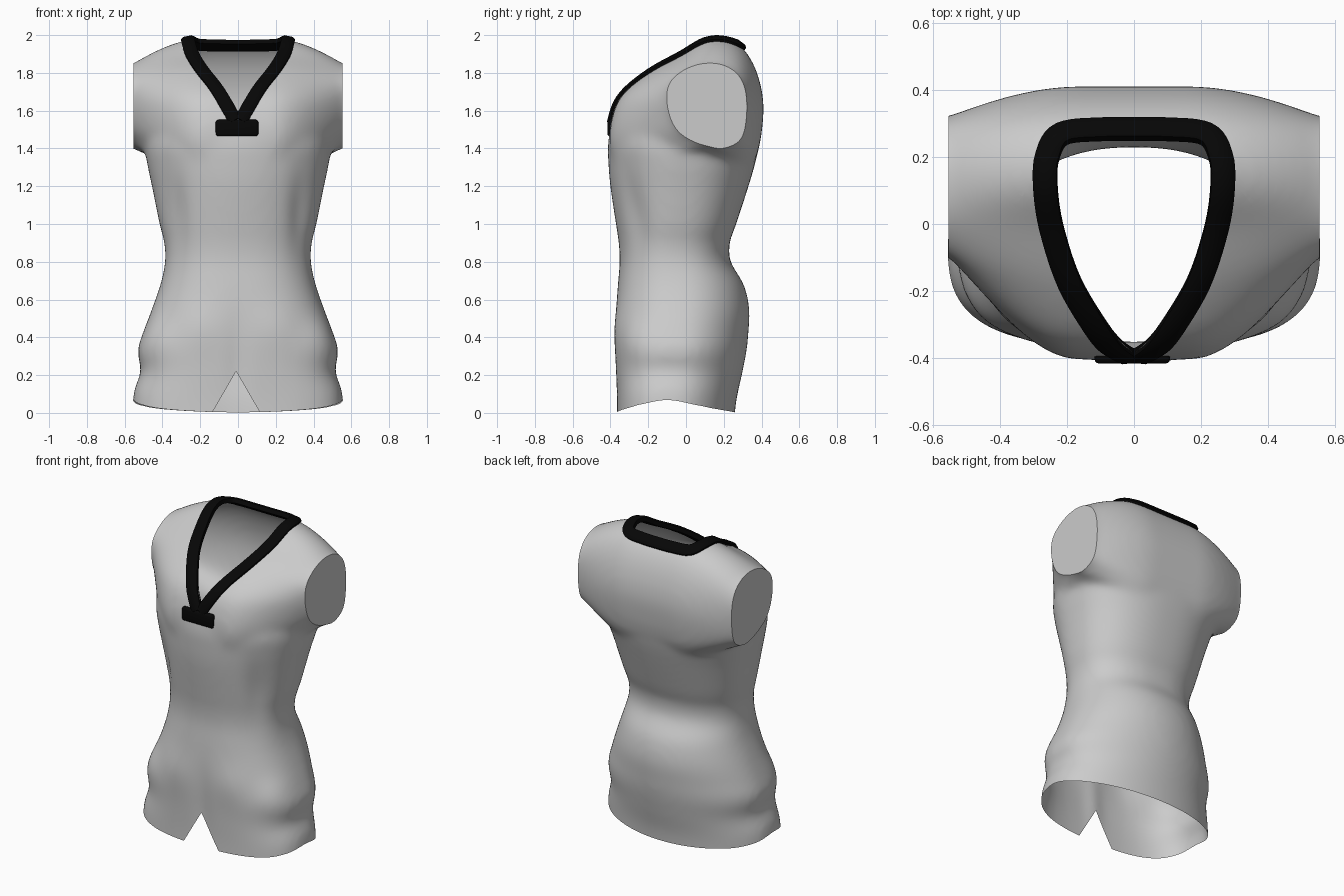
import bpy, bmesh, math
from mathutils import Vector
from mathutils.bvhtree import BVHTree

if "Cube" in bpy.data.objects:
    bpy.data.objects.remove(bpy.data.objects["Cube"])

black = bpy.data.materials.new("black_trim")
black.diffuse_color = (0.002, 0.002, 0.002, 1)
black.use_nodes = True
black.node_tree.nodes["Principled BSDF"].inputs["Base Color"].default_value = black.diffuse_color


def spline(pts, n):
    """Smooth curve through points of any dimension."""
    pts = [Vector(p) for p in pts]
    out = []
    for i in range(len(pts) - 1):
        p0, p1, p2, p3 = pts[max(i - 1, 0)], pts[i], pts[i + 1], pts[min(i + 2, len(pts) - 1)]
        for k in range(n):
            t = k / n
            out.append(0.5 * (2 * p1 + (p2 - p0) * t + (2 * p0 - 5 * p1 + 4 * p2 - p3) * t * t
                              + (3 * p1 - p0 - 3 * p2 + p3) * t ** 3))
    return out + [pts[-1]]


def loft(bm, rings):
    """Closed tube through equal-length rings, capped at both ends."""
    vs = [[bm.verts.new(p) for p in r] for r in rings]
    n = len(vs[0])
    for a, b in zip(vs, vs[1:]):
        for i in range(n):
            j = (i + 1) % n
            bm.faces.new((a[i], a[j], b[j], b[i]))
    bm.faces.new(vs[0])
    bm.faces.new(vs[-1])


def make_object(name, bm, angle=35):
    me = bpy.data.meshes.new(name)
    bm.to_mesh(me)
    bm.free()
    ob = bpy.data.objects.new(name, me)
    bpy.context.collection.objects.link(ob)
    bpy.ops.object.select_all(action='DESELECT')
    ob.select_set(True)
    bpy.context.view_layer.objects.active = ob
    bpy.ops.object.shade_smooth_by_angle(angle=math.radians(angle))
    return ob


def cut(bm, co, no, keep, **kw):
    """Slice the faces accepted by keep()."""
    fs = [f for f in bm.faces if keep(f.calc_center_median())]
    geom = list({v for f in fs for v in f.verts}) + list({e for f in fs for e in f.edges}) + fs
    return bmesh.ops.bisect_plane(bm, geom=geom, dist=1e-5, plane_co=co, plane_no=no, **kw)


# Torso volume: height, half width, front y, back y, front and back roundness
levels = [(-0.1, 0.56, -0.365, 0.25, 0.66, 1.0), (0.06, 0.55, -0.365, 0.265, 0.66, 1.0),
          (0.2, 0.515, -0.37, 0.295, 0.67, 1.0), (0.33, 0.53, -0.375, 0.32, 0.7, 1.03),
          (0.43, 0.50, -0.375, 0.33, 0.74, 1.03), (0.55, 0.455, -0.37, 0.335, 0.78, 1.0),
          (0.68, 0.41, -0.36, 0.305, 0.81, 0.95), (0.8, 0.385, -0.35, 0.235, 0.85, 0.88),
          (0.9, 0.39, -0.355, 0.23, 0.88, 0.86), (1.0, 0.415, -0.37, 0.265, 0.91, 0.85),
          (1.2, 0.455, -0.40, 0.33, 0.94, 0.84), (1.32, 0.48, -0.41, 0.365, 0.93, 0.8),
          (1.43, 0.49, -0.412, 0.388, 0.9, 0.76), (1.58, 0.45, -0.385, 0.40, 0.88, 0.74)]
rings = []
for z, w, f, b, ef, eb in spline(levels, 4):
    ring = []
    for i in range(64):
        a = math.tau * i / 64
        c, s = math.cos(a), math.sin(a)
        e = eb if s > 0 else ef
        ring.append((w * math.copysign(abs(c) ** e, c),
                     (f + b) / 2 + (b - f) / 2 * math.copysign(abs(s) ** e, s), z))
    rings.append(ring)
bm = bmesh.new()
loft(bm, rings)

# Shoulder volume: side profile of the chest blending to the sleeve opening
chest = [(-0.38, 1.3), (-0.405, 1.45), (-0.38, 1.6), (-0.32, 1.7), (-0.18, 1.81), (-0.02, 1.90),
         (0.1, 1.975), (0.2, 1.983), (0.3, 1.93), (0.375, 1.8), (0.41, 1.62), (0.385, 1.4), (0.34, 1.3)]
sleeve = [(0.08, 1.42), (-0.03, 1.48), (-0.08, 1.56), (-0.1, 1.66), (-0.085, 1.75), (0.0, 1.82),
          (0.1, 1.85), (0.2, 1.84), (0.28, 1.785), (0.317, 1.69), (0.317, 1.55), (0.285, 1.44), (0.18, 1.395)]
chest, sleeve = spline(chest, 4), spline(sleeve, 4)
half = [0.0, 0.1] + [0.16 + 0.03 * i for i in range(17)]
rings = []
for x in [-h for h in half[:0:-1]] + half:
    u = max(0, (abs(x) - 0.17) / 0.38)
    t = u ** 1.8 if u < 1 else u
    rings.append([(x, *p.lerp(q, t)) for p, q in zip(chest, sleeve)])
loft(bm, rings)
bmesh.ops.recalc_face_normals(bm, faces=bm.faces)

# Fuse both volumes into one smooth skin
blank = make_object("shirt_blank", bm)
m = blank.modifiers.new("fuse", 'REMESH')
m.mode = 'VOXEL'
m.voxel_size = 0.018
m = blank.modifiers.new("soften", 'SMOOTH')
m.factor = 0.5
m.iterations = 20
me = bpy.data.meshes.new_from_object(blank.evaluated_get(bpy.context.evaluated_depsgraph_get()))
bm = bmesh.new()
bm.from_mesh(me)
bpy.data.objects.remove(blank)
bpy.data.meshes.remove(me)
bm.normal_update()

# Cloth folds: soft dents and bulges, mirrored
folds = [((0.33, -0.27, 1.05), (0.06, 0.15, 0.2), -0.018), ((0.43, -0.26, 0.4), (0.1, 0.12, 0.1), 0.012),
         ((0.2, -0.36, 0.45), (0.12, 0.1, 0.12), 0.01), ((0.0, -0.37, 0.25), (0.06, 0.1, 0.25), -0.01)]
moves = []
for v in bm.verts:
    d = 0.001
    for c, r, h in folds:
        q = (abs(v.co.x) - c[0], v.co.y - c[1], v.co.z - c[2])
        d += h * math.exp(-sum((k / s) ** 2 for k, s in zip(q, r)))
    moves.append(v.normal * d)
for v, d in zip(bm.verts, moves):
    v.co += d
tree = BVHTree.FromBMesh(bm)

# Flat sleeve ends and open hem
for s in (-1, 1):
    r = cut(bm, (s * 0.553, 0, 0), (s, 0, 0), lambda c: c.z > 1.3, clear_outer=True)
    bmesh.ops.holes_fill(bm, edges=[g for g in r["geom_cut"] if isinstance(g, bmesh.types.BMEdge)], sides=0)
cut(bm, (0, 0, 0), (0, 0, -1), lambda c: c.z < 0.2, clear_outer=True)


def remove_inside(planes, region):
    for co, no in planes:
        cut(bm, co, no, region)
    dead = []
    for f in bm.faces:
        c = f.calc_center_median()
        if region(c) and all((c - Vector(co)).dot(Vector(no)) < 0 for co, no in planes):
            dead.append(f)
    bmesh.ops.delete(bm, geom=dead, context='FACES')


# Front hem notch
remove_inside([((-0.01, 0, 0.22), (s * 0.22, 0, 0.125)) for s in (-1, 1)],
              lambda c: c.y < -0.1 and c.z < 0.4 and abs(c.x) < 0.3)

# V-shaped neck opening, outlined from above
side = [(0.09, -0.305), (0.175, -0.18), (0.23, -0.03), (0.25, 0.1), (0.245, 0.2), (0.2, 0.26)]
outline = [(0, -0.385)] + side + [(-x, y) for x, y in side[::-1]]
planes = []
for (x0, y0), (x1, y1) in zip(outline, outline[1:] + outline[:1]):
    planes.append(((x0, y0, 0), Vector((y1 - y0, x0 - x1, 0)).normalized()))
remove_inside(planes, lambda c: c.z > 1.4 and abs(c.x) < 0.35)

# Uneven hem, higher at the sides
for v in bm.verts:
    if v.co.z < 0.3:
        k = min(1, abs(v.co.x) / 0.5) ** 2
        v.co.z += (1 - v.co.z / 0.3) * (0.003 + k * (0.025 + 0.04 * math.exp(-((v.co.y + 0.1) / 0.15) ** 2)))
bmesh.ops.recalc_face_normals(bm, faces=bm.faces)
make_object("shirt_body", bm)

# Collar band following the neck opening
path = spline([(0.015, -0.385, 1.545), (0.05, -0.355, 1.60), (0.105, -0.30, 1.68), (0.19, -0.17, 1.80),
               (0.242, -0.02, 1.89), (0.262, 0.1, 1.96), (0.258, 0.2, 1.97), (0.215, 0.268, 1.95),
               (0.1, 0.286, 1.95), (0, 0.288, 1.95)], 6)
hits = [tree.find_nearest(p) for p in path]
rings = []
for i, (co, no, _, _) in enumerate(hits):
    tan = (hits[min(i + 1, len(hits) - 1)][0] - hits[max(i - 1, 0)][0]).normalized()
    if i == len(hits) - 1:
        tan = Vector((-1, 0, 0))
    out = tan.cross(no).normalized()
    up = out.cross(tan).normalized()
    rings.append([co + out * a + up * b for a, b in
                  ((-0.034, -0.014), (-0.036, 0.012), (-0.022, 0.022), (0.022, 0.022), (0.036, 0.012), (0.034, -0.014))])
bm = bmesh.new()
loft(bm, rings)
loft(bm, [[Vector((-p.x, p.y, p.z)) for p in r] for r in rings])
bmesh.ops.recalc_face_normals(bm, faces=bm.faces)
make_object("collar_band", bm, 50).data.materials.append(black)

# Front tab below the V
bm = bmesh.new()
bmesh.ops.create_cube(bm, size=1)
bmesh.ops.scale(bm, vec=(0.226, 0.04, 0.088), verts=bm.verts)
bmesh.ops.bevel(bm, geom=list(bm.edges), offset=0.014, segments=3, profile=0.5, affect='EDGES')
bmesh.ops.translate(bm, vec=(-0.005, -0.396, 1.508), verts=bm.verts)
make_object("front_tab", bm).data.materials.append(black)
